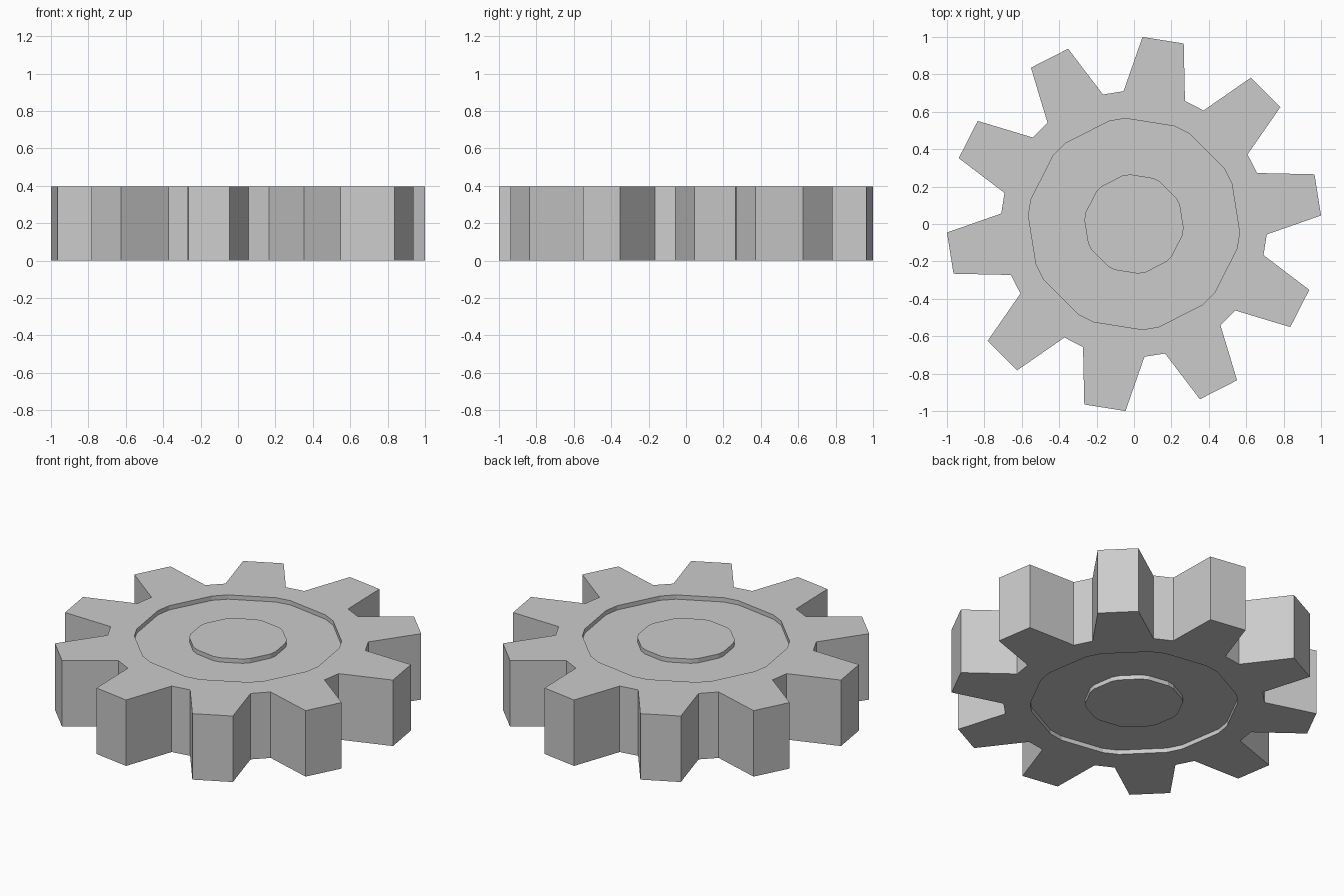
import bpy, bmesh
from math import cos, sin, radians

if "Cube" in bpy.data.objects:
    bpy.data.objects.remove(bpy.data.objects["Cube"])

TEETH = 10
HEIGHT = 0.397
DEPTH = 0.026          # depth of the ring-shaped recess
R_TIP, R_ROOT, R_RING, R_HUB = 1.001, 0.712, 0.566, 0.266
START, PITCH = 9, 360 / TEETH

bm = bmesh.new()


def loop(r, half, z):
    """Pairs of points either side of every tooth centre."""
    return [bm.verts.new((r * cos(radians(a)), r * sin(radians(a)), z))
            for i in range(TEETH)
            for a in (START + i * PITCH - half, START + i * PITCH + half)]


def band(a, b):
    """Quads joining two matching loops."""
    n = len(a)
    for i in range(n):
        j = (i + 1) % n
        bm.faces.new((a[i], a[j], b[j], b[i]))


# Both faces of the gear: rim, recess and raised hub
sides = []
for z, inset in ((0, DEPTH), (HEIGHT, HEIGHT - DEPTH)):
    tip = loop(R_TIP, 6.4, z)
    root = loop(R_ROOT, 13.5, z)
    chain = [root, loop(R_RING, 13.5, z), loop(R_RING, 13.5, inset),
             loop(R_HUB, 13.5, inset), loop(R_HUB, 13.5, z)]
    for a, b in zip(chain, chain[1:]):
        band(a, b)
    bm.faces.new(chain[-1])
    outline = []
    for i in range(0, 2 * TEETH, 2):
        tooth = [root[i], tip[i], tip[i + 1], root[i + 1]]
        bm.faces.new(tooth)
        outline += tooth
    sides.append(outline)

# Outer wall around the teeth
band(*sides)
bmesh.ops.recalc_face_normals(bm, faces=bm.faces)

mesh = bpy.data.meshes.new("gear")
bm.to_mesh(mesh)
bm.free()
bpy.context.collection.objects.link(bpy.data.objects.new("gear", mesh))
